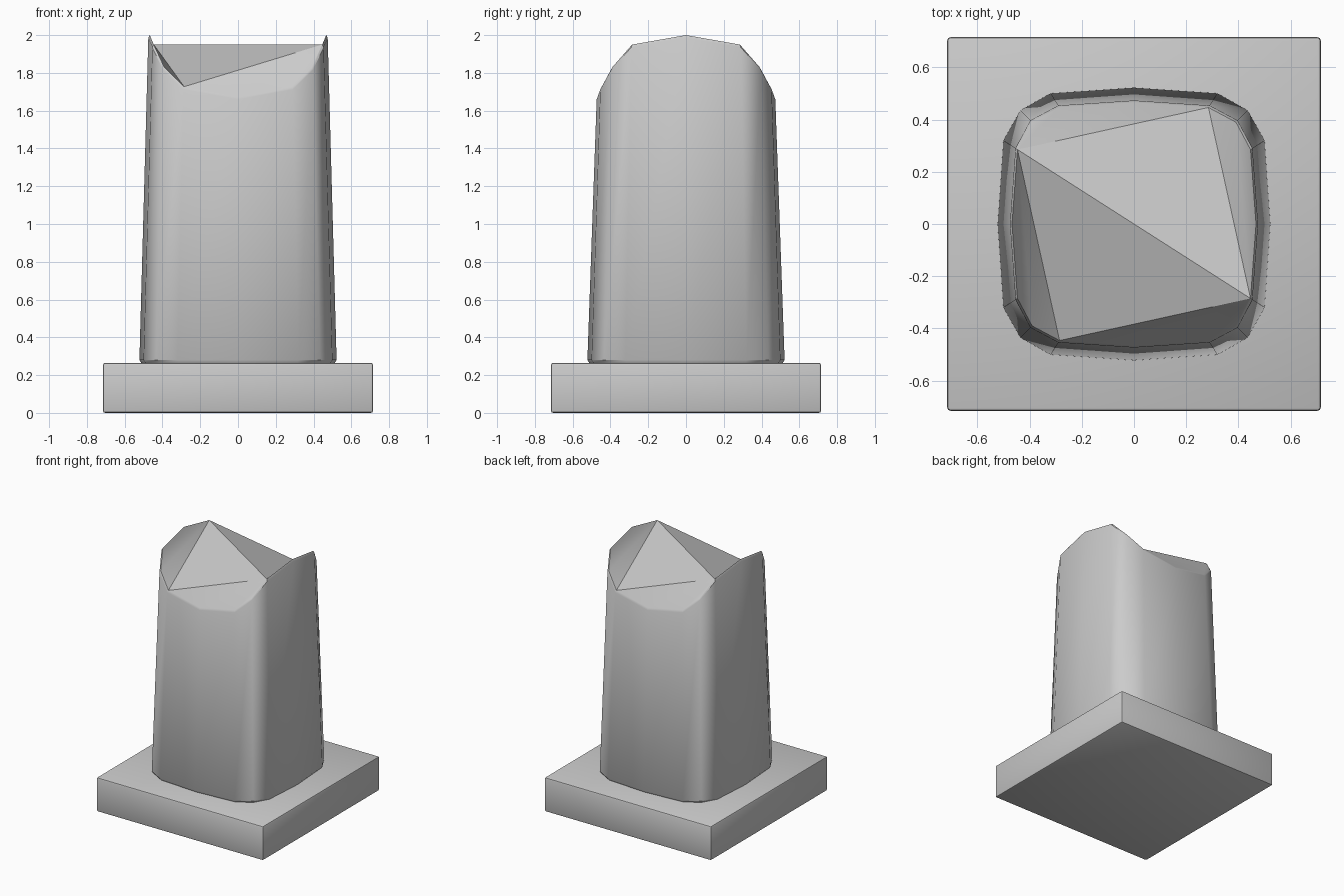
import bpy, bmesh
from math import radians

if "Cube" in bpy.data.objects:
    bpy.data.objects.remove(bpy.data.objects["Cube"])


def finish(bm, name, angle):
    bmesh.ops.recalc_face_normals(bm, faces=bm.faces)
    mesh = bpy.data.meshes.new(name)
    bm.to_mesh(mesh)
    bm.free()
    obj = bpy.data.objects.new(name, mesh)
    bpy.context.collection.objects.link(obj)
    bpy.ops.object.select_all(action='DESELECT')
    bpy.context.view_layer.objects.active = obj
    obj.select_set(True)
    bpy.ops.object.shade_smooth_by_angle(angle=radians(angle))
    return obj


def full_ring(quarter):
    """Mirror five points (side middle to front middle) into 16, counter-clockwise."""
    e, d, c, b, a = quarter
    q1 = [(x, -y, z) for x, y, z in (e, d, c, b, a)]           # +x to +y
    q2 = [(-x, -y, z) for x, y, z in (b, c, d, e)]             # +y to -x
    q3 = [(-x, y, z) for x, y, z in (d, c, b, a)]              # -x to -y
    q4 = [(x, y, z) for x, y, z in (b, c, d)]                  # -y to +x
    return q1 + q2 + q3 + q4


# square base slab
bm = bmesh.new()
bmesh.ops.create_cube(bm, size=1)
for v in bm.verts:
    v.co = (v.co.x * 1.43, v.co.y * 1.43, (v.co.z + 0.5) * 0.265)
bmesh.ops.bevel(bm, geom=bm.edges[:], offset=0.012, segments=2,
                affect='EDGES', profile=0.5)
finish(bm, "base_slab", 30)

# tapered column with a saddle-shaped top
foot = [(0.522, 0), (0.50, -0.32), (0.435, -0.435), (0.32, -0.50), (0, -0.522)]
rim = [(0.467, 0, 2.0), (0.446, -0.285, 1.95), (0.39, -0.39, 1.83),
       (0.285, -0.446, 1.727), (0, -0.465, 1.675)]
levels = [
    [(x * 0.98, y * 0.98, 0.263) for x, y in foot],
    [(x, y, 0.28) for x, y in foot],
    [(x * 1.017, y * 1.017, z - 0.015) for x, y, z in rim],
    rim,
]
bm = bmesh.new()
rings = [[bm.verts.new(p) for p in full_ring(lv)] for lv in levels]
n = 16
for lo, hi in zip(rings, rings[1:]):
    for i in range(n):
        bm.faces.new((lo[i], lo[(i + 1) % n], hi[(i + 1) % n], hi[i]))
bm.faces.new(rings[0][::-1])
# cap facets: one half, repeated by a half turn
top = rings[-1]
half = [(15, 0, 1), (15, 1, 2), (15, 2, 3), (15, 3, 7),
        (7, 3, 4), (7, 4, 5), (7, 5, 6)]
for turn in (0, 8):
    for tri in half:
        bm.faces.new([top[(k + turn) % n] for k in tri])
finish(bm, "column", 35)
